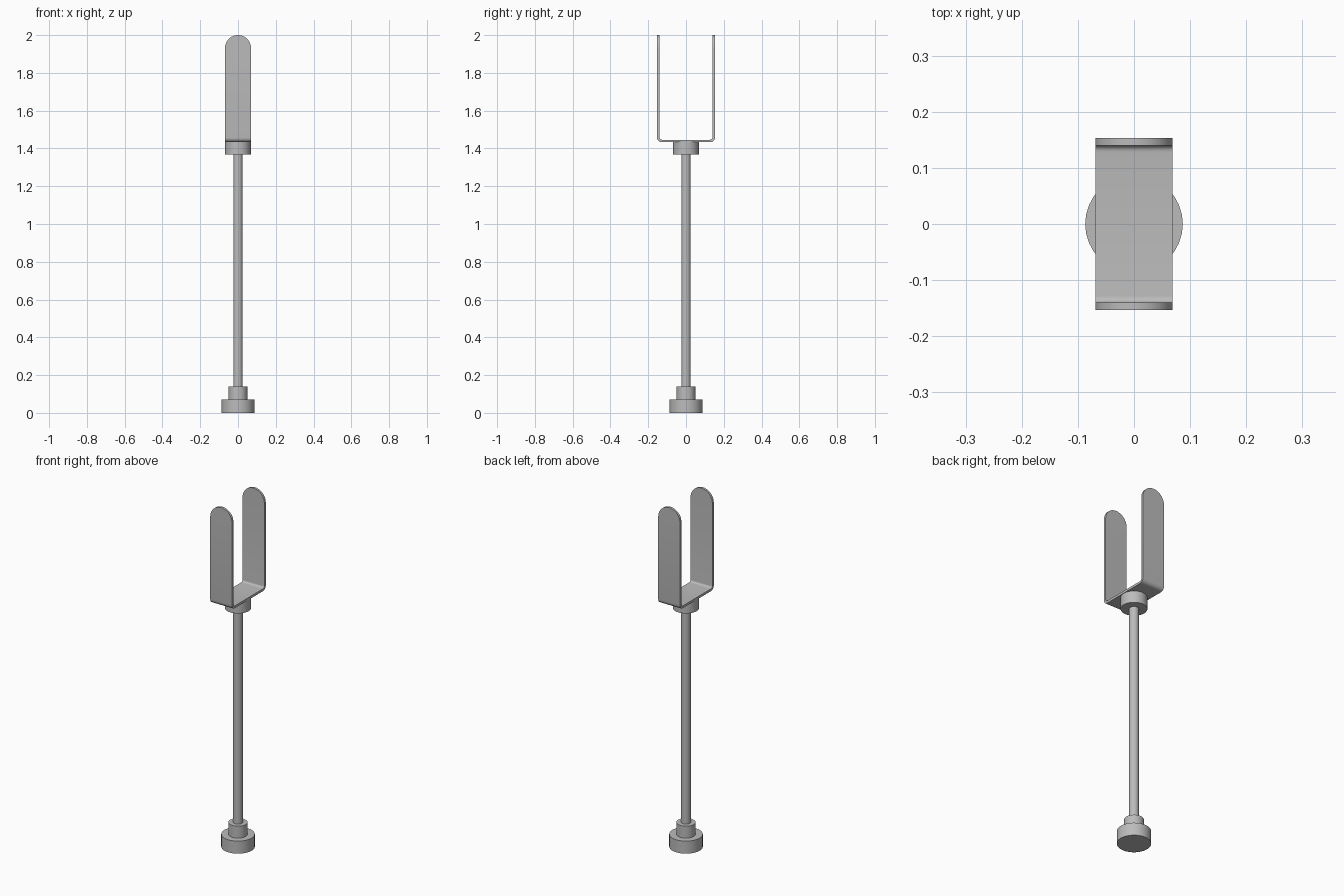
import bpy, bmesh
from math import sin, cos, pi, radians

cube = bpy.data.objects.get("Cube")
if cube:
    bpy.data.objects.remove(cube)

grey = bpy.data.materials.new("plain grey")
grey.use_nodes = True
colour = (0.5, 0.5, 0.5, 1)
grey.diffuse_color = colour
grey.node_tree.nodes["Principled BSDF"].inputs["Base Color"].default_value = colour


def finish(obj):
    if not obj.data.materials:
        obj.data.materials.append(grey)
    bpy.ops.object.select_all(action="DESELECT")
    obj.select_set(True)
    bpy.context.view_layer.objects.active = obj
    bpy.ops.object.shade_smooth_by_angle(angle=radians(35))


def cylinder(name, radius, bottom, top):
    bpy.ops.mesh.primitive_cylinder_add(
        vertices=32, radius=radius, depth=top - bottom,
        location=(0, 0, (bottom + top) / 2))
    obj = bpy.context.object
    obj.name = name
    finish(obj)


# Stem: stacked round parts
cylinder("base_foot", 0.087, 0, 0.072)
cylinder("base_collar", 0.05, 0.072, 0.14)
cylinder("rod", 0.025, 0.14, 1.367)
cylinder("fork_hub", 0.068, 1.367, 1.435)

# Fork: a bent strap with round ends
HALF_WIDTH, REACH, BOTTOM, TOP = 0.069, 0.153, 1.433, 2.0
BEND, THICKNESS, STEPS = 0.024, 0.013, 6
shoulder = TOP - HALF_WIDTH

half = [(REACH, shoulder)]
for i in range(STEPS + 1):
    a = pi / 2 * i / STEPS
    half.append((REACH - BEND + BEND * cos(a), BOTTOM + BEND - BEND * sin(a)))
path = [(-y, z) for y, z in half] + half[::-1]

bm = bmesh.new()
rows = [[bm.verts.new((x, y, z)) for x in (-HALF_WIDTH, HALF_WIDTH)] for y, z in path]
for (l0, r0), (l1, r1) in zip(rows, rows[1:]):
    bm.faces.new((l0, l1, r1, r0))

for (left, right), side in ((rows[0], -1), (rows[-1], 1)):
    arc = []
    for i in range(1, 20):
        a = pi * i / 20
        arc.append(bm.verts.new((-side * HALF_WIDTH * cos(a), side * REACH,
                                 shoulder + HALF_WIDTH * sin(a))))
    ends = [left, right] if side < 0 else [right, left]
    bm.faces.new(ends + arc)

mesh = bpy.data.meshes.new("fork_strap")
bm.to_mesh(mesh)
bm.free()
strap = bpy.data.objects.new("fork_strap", mesh)
bpy.context.collection.objects.link(strap)
finish(strap)
solid = strap.modifiers.new("Thickness", "SOLIDIFY")
solid.thickness = THICKNESS
solid.offset = -1
solid.use_even_offset = True
# Thicken before the edge-angle smoothing
strap.modifiers.move(len(strap.modifiers) - 1, 0)
bpy.context.view_layer.objects.active = strap
bpy.ops.object.modifier_apply(modifier="Thickness")
finish(strap)
